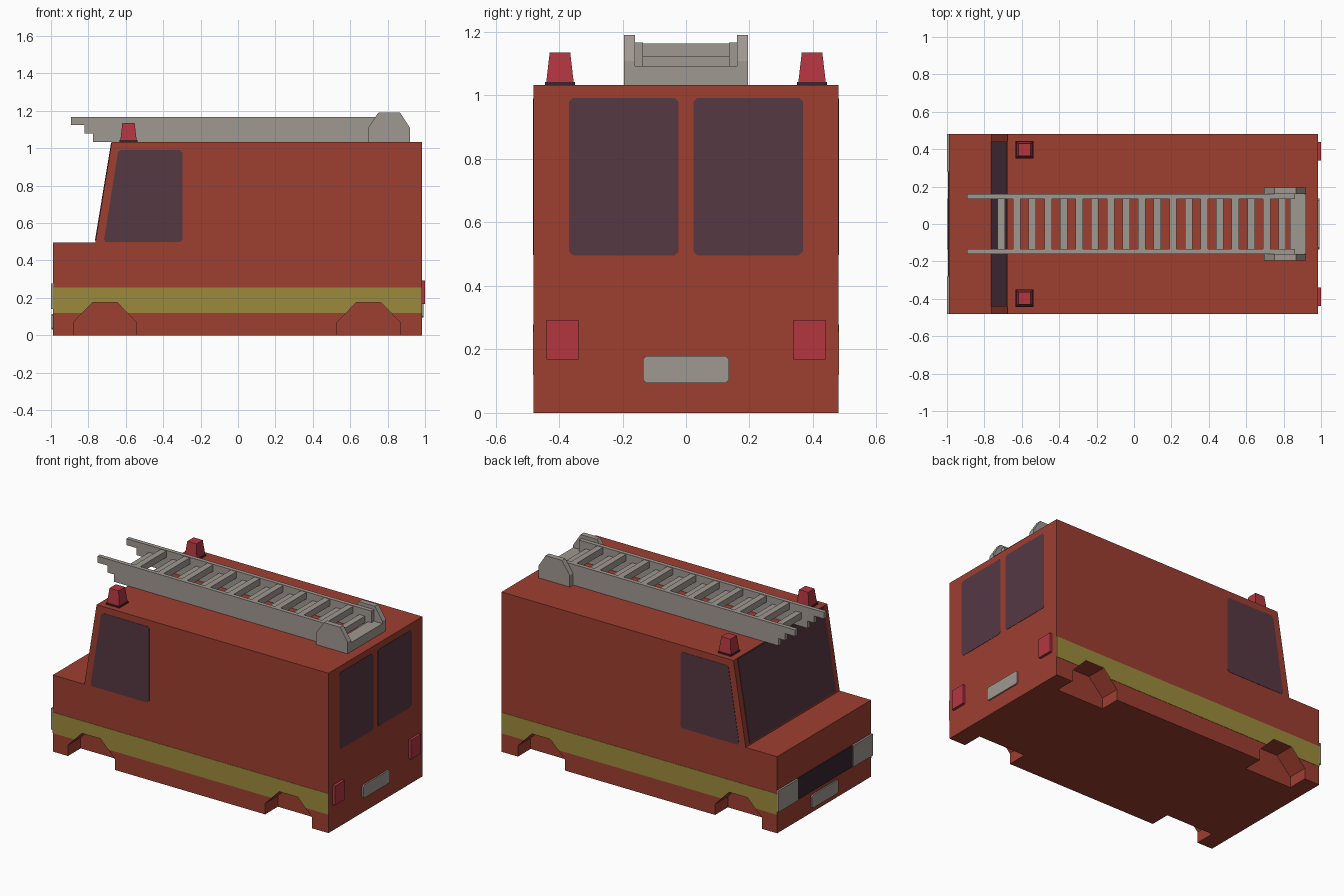
import bpy
import bmesh
from mathutils import Vector

cube = bpy.data.objects.get("Cube")
if cube:
    bpy.data.objects.remove(cube, do_unlink=True)


def material(name, r, g, b):
    lin = [((c / 255 + 0.055) / 1.055) ** 2.4 for c in (r, g, b)]
    m = bpy.data.materials.new(name)
    m.use_nodes = True
    m.diffuse_color = (*lin, 1)
    m.node_tree.nodes["Principled BSDF"].inputs["Base Color"].default_value = (*lin, 1)
    return m


RED = material("body red", 158, 62, 48)
YELLOW = material("stripe yellow", 156, 138, 60)
GLASS = material("window glass", 86, 56, 68)
GREY = material("metal grey", 160, 152, 145)
LAMP = material("lamp red", 178, 54, 64)
DARK = material("dark trim", 56, 38, 48)


def prism(name, profile, axis, lo, hi, mat, taper=1.0):
    """Extrude a closed 2D profile along an axis, optionally narrowing the far end."""
    place = {"x": lambda a, b, t: (t, a, b),
             "y": lambda a, b, t: (a, t, b),
             "z": lambda a, b, t: (a, b, t)}[axis]
    ca = sum(p[0] for p in profile) / len(profile)
    cb = sum(p[1] for p in profile) / len(profile)
    bm = bmesh.new()
    near = [bm.verts.new(place(a, b, lo)) for a, b in profile]
    far = [bm.verts.new(place(ca + (a - ca) * taper, cb + (b - cb) * taper, hi))
           for a, b in profile]
    bm.faces.new(near)
    bm.faces.new(far)
    for i in range(len(near)):
        j = (i + 1) % len(near)
        bm.faces.new((near[i], near[j], far[j], far[i]))
    bmesh.ops.recalc_face_normals(bm, faces=bm.faces)
    mesh = bpy.data.meshes.new(name)
    bm.to_mesh(mesh)
    bm.free()
    mesh.materials.append(mat)
    ob = bpy.data.objects.new(name, mesh)
    bpy.context.collection.objects.link(ob)
    return ob


def rect(a0, a1, b0, b1):
    return [(a0, b0), (a1, b0), (a1, b1), (a0, b1)]


def clip_corners(points, c):
    """Cut every corner of a profile by the distance c."""
    out = []
    for i, p in enumerate(points):
        p = Vector(p)
        for q in (points[i - 1], points[(i + 1) % len(points)]):
            out.append(tuple(p + (Vector(q) - p).normalized() * c))
    return out


def box(name, x0, x1, y0, y1, z0, z1, mat):
    return prism(name, rect(x0, x1, y0, y1), "z", z0, z1, mat)


FRONT, REAR, SIDE, ROOF = -0.988, 0.983, 0.48, 1.033
SIDES = (("left", 1), ("right", -1))

# Body shell with sloped windscreen and hood
body = prism("body", [(FRONT, 0), (REAR, 0), (REAR, ROOF), (-0.675, ROOF),
                      (-0.763, 0.495), (FRONT, 0.495)], "y", -SIDE, SIDE, RED)

# Wheel arches cut into the lower sides
cutters = []
for wx in (-0.712, 0.698):
    arch = [(wx - 0.168, -0.1), (wx + 0.168, -0.1), (wx + 0.168, 0.07),
            (wx + 0.066, 0.175), (wx - 0.066, 0.175), (wx - 0.168, 0.07)]
    for side, s in SIDES:
        cutter = prism("arch_cutter", arch, "y", s * 0.35, s * 0.6, RED)
        cutter.hide_render = True
        mod = body.modifiers.new("arch", "BOOLEAN")
        mod.operation = "DIFFERENCE"
        mod.solver = "EXACT"
        mod.object = cutter
        cutters.append(cutter)
bpy.context.view_layer.update()
cut_mesh = bpy.data.meshes.new_from_object(
    body.evaluated_get(bpy.context.evaluated_depsgraph_get()))
body.modifiers.clear()
body.data = cut_mesh
for cutter in cutters:
    bpy.data.objects.remove(cutter, do_unlink=True)

# Side stripes, notched around the arches, and cab side windows
stripe = [(FRONT, 0.255), (FRONT, 0.12)]
for wx in (-0.712, 0.698):
    stripe += [(wx - 0.119, 0.12), (wx - 0.066, 0.175), (wx + 0.066, 0.175), (wx + 0.119, 0.12)]
stripe += [(REAR, 0.12), (REAR, 0.255)]
cab_window = clip_corners([(-0.718, 0.498), (-0.298, 0.498), (-0.298, 0.99), (-0.64, 0.99)], 0.012)
for side, s in SIDES:
    prism(side + "_stripe", stripe, "y", s * (SIDE - 0.002), s * (SIDE + 0.002), YELLOW)
    prism(side + "_cab_window", cab_window, "y", s * (SIDE - 0.002), s * (SIDE + 0.002), GLASS)

# Windscreen lying on the slope
prism("windscreen", [(-0.765, 0.506), (-0.679, 1.027), (-0.674, 1.027), (-0.758, 0.506)],
      "y", -0.44, 0.44, GLASS)

# Front grille, headlights and number plate
prism("grille", rect(-0.28, 0.28, 0.14, 0.278), "x", -0.994, FRONT + 0.001, DARK)
for side, s in SIDES:
    prism(side + "_headlight", rect(s * 0.28, s * 0.482, 0.14, 0.278),
          "x", -1.0, FRONT + 0.001, GREY)
plate = clip_corners(rect(-0.135, 0.135, 0.03, 0.115), 0.01)
prism("front_plate", plate, "x", -0.997, FRONT + 0.001, GREY)

# Rear windows, tail lights and number plate
for side, s in SIDES:
    prism(side + "_rear_window", clip_corners(rect(s * 0.023, s * 0.368, 0.496, 0.992), 0.012),
          "x", REAR - 0.002, REAR + 0.002, GLASS)
    prism(side + "_tail_light", rect(s * 0.339, s * 0.439, 0.168, 0.292),
          "x", REAR - 0.001, 1.0, LAMP)
rear_plate = [(a, b + 0.064) for a, b in plate]
prism("rear_plate", rear_plate, "x", REAR - 0.001, 0.992, GREY)

# Roof lamps on dark bases
for side, s in SIDES:
    y = s * 0.397
    box(side + "_lamp_base", -0.633, -0.538, y - 0.047, y + 0.047, ROOF - 0.001, 1.043, DARK)
    prism(side + "_roof_lamp", rect(-0.629, -0.542, y - 0.043, y + 0.043),
          "z", 1.043, 1.136, LAMP, taper=0.75)

# Ladder rails, stepped at the free end, and rear brackets
rail = [(-0.892, 1.167), (-0.892, 1.125), (-0.822, 1.125), (-0.822, 1.08),
        (-0.775, 1.08), (-0.775, ROOF), (0.86, ROOF), (0.86, 1.167)]
bracket = [(0.695, ROOF), (0.92, ROOF), (0.92, 1.108), (0.867, 1.19),
           (0.75, 1.19), (0.695, 1.108)]
for side, s in SIDES:
    prism(side + "_ladder_rail", rail, "y", s * 0.135, s * 0.161, GREY)
    prism(side + "_ladder_bracket", bracket, "y", s * 0.161, s * 0.195, GREY)
box("ladder_crossbar", 0.835, 0.92, -0.161, 0.161, ROOF, 1.092, GREY)

# Ladder rungs, alternating between two levels
for i in range(19):
    x = -0.71 + i * 0.0835
    z = 1.122 if i % 2 else 1.08
    box("ladder_rung", x - 0.02, x + 0.02, -0.136, 0.136, z, z + 0.042, GREY)
